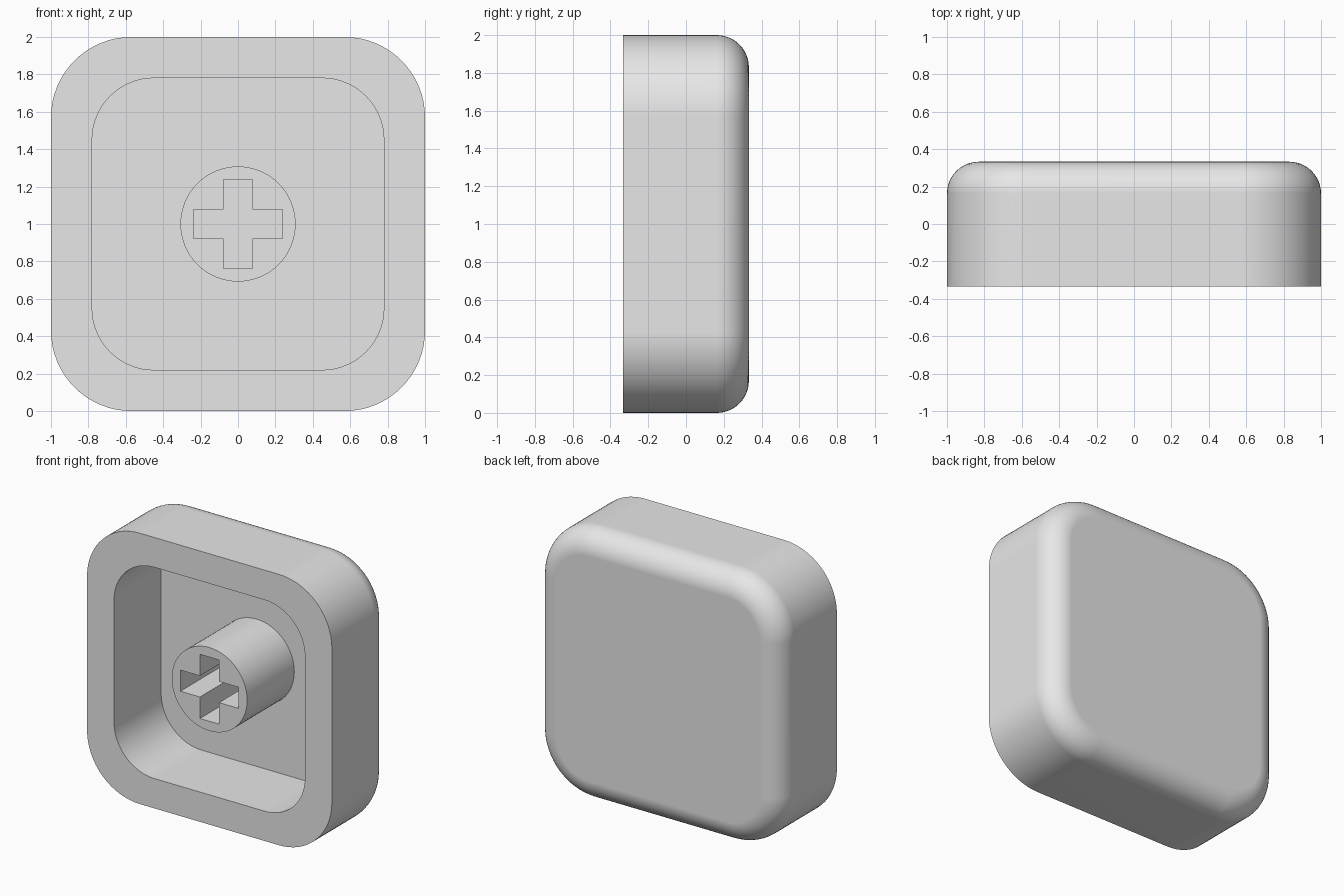
import bpy
import bmesh
from math import sin, cos, pi, radians

FRONT, BACK, FLOOR = -0.333, 0.333, 0.217
MID = 1.0          # height of the centre
FILLET = 0.17
CORNER_STEPS = 16

cube = bpy.data.objects.get("Cube")
if cube:
    bpy.data.objects.remove(cube, do_unlink=True)

grey = bpy.data.materials.new("light grey plastic")
grey.use_nodes = True
colour = (0.8, 0.8, 0.8, 1.0)
grey.diffuse_color = colour
grey.node_tree.nodes["Principled BSDF"].inputs["Base Color"].default_value = colour


def rounded_square(bm, half, radius, y):
    """Ring of vertices round a square with rounded corners."""
    ring = []
    for corner in range(4):
        mid_angle = pi / 4 + corner * pi / 2
        cx = (half - radius) * (1 if cos(mid_angle) > 0 else -1)
        cz = (half - radius) * (1 if sin(mid_angle) > 0 else -1)
        for i in range(CORNER_STEPS + 1):
            a = (corner + i / CORNER_STEPS) * pi / 2
            ring.append(bm.verts.new((cx + radius * cos(a), y, MID + cz + radius * sin(a))))
    return ring


def closed_edges(bm, points, y):
    """Closed outline of edges through x, z points."""
    vs = [bm.verts.new((x, y, MID + z)) for x, z in points]
    return [bm.edges.new((v, vs[i - 1])) for i, v in enumerate(vs)]


def finish(bm, name):
    bmesh.ops.recalc_face_normals(bm, faces=bm.faces)
    mesh = bpy.data.meshes.new(name)
    bm.to_mesh(mesh)
    bm.free()
    mesh.materials.append(grey)
    obj = bpy.data.objects.new(name, mesh)
    bpy.context.collection.objects.link(obj)
    bpy.ops.object.select_all(action="DESELECT")
    obj.select_set(True)
    bpy.context.view_layer.objects.active = obj
    bpy.ops.object.shade_smooth_by_angle(angle=radians(30))
    weighted = obj.modifiers.new("even shading", "WEIGHTED_NORMAL")
    weighted.keep_sharp = True
    return obj


# Hollow cap: pocket floor, pocket wall, rim, outer wall, rounded back edge
bm = bmesh.new()
rings = [rounded_square(bm, 0.78, 0.33, FLOOR),
         rounded_square(bm, 0.78, 0.33, FRONT),
         rounded_square(bm, 1.0, 0.43, FRONT)]
for i in range(13):
    a = i / 12 * pi / 2
    inset = FILLET * (1 - cos(a))
    rings.append(rounded_square(bm, 1.0 - inset, 0.43 - inset, BACK - FILLET * (1 - sin(a))))
for near, far in zip(rings, rings[1:]):
    for i in range(len(near)):
        bm.faces.new((near[i - 1], near[i], far[i], far[i - 1]))
bm.faces.new(rings[0])
bm.faces.new(rings[-1])
finish(bm, "cap_shell")

# Round stem with a cross-shaped socket, standing on the pocket floor
bm = bmesh.new()
circle = [(0.308 * cos(i * pi / 32), 0.308 * sin(i * pi / 32)) for i in range(64)]
arm, half_width = 0.237, 0.078
cross = []
for turn in range(4):
    c, s = round(cos(turn * pi / 2)), round(sin(turn * pi / 2))
    for x, z in ((arm, -half_width), (arm, half_width), (half_width, half_width)):
        cross.append((c * x - s * z, s * x + c * z))
outline = closed_edges(bm, circle, FRONT) + closed_edges(bm, cross, FRONT)
bmesh.ops.triangle_fill(bm, edges=outline, use_beauty=True)
extruded = bmesh.ops.extrude_face_region(bm, geom=list(bm.faces), use_keep_orig=True)
moved = [v for v in extruded["geom"] if isinstance(v, bmesh.types.BMVert)]
bmesh.ops.translate(bm, verts=moved, vec=(0, FLOOR + 0.005 - FRONT, 0))
finish(bm, "socket_stem")
